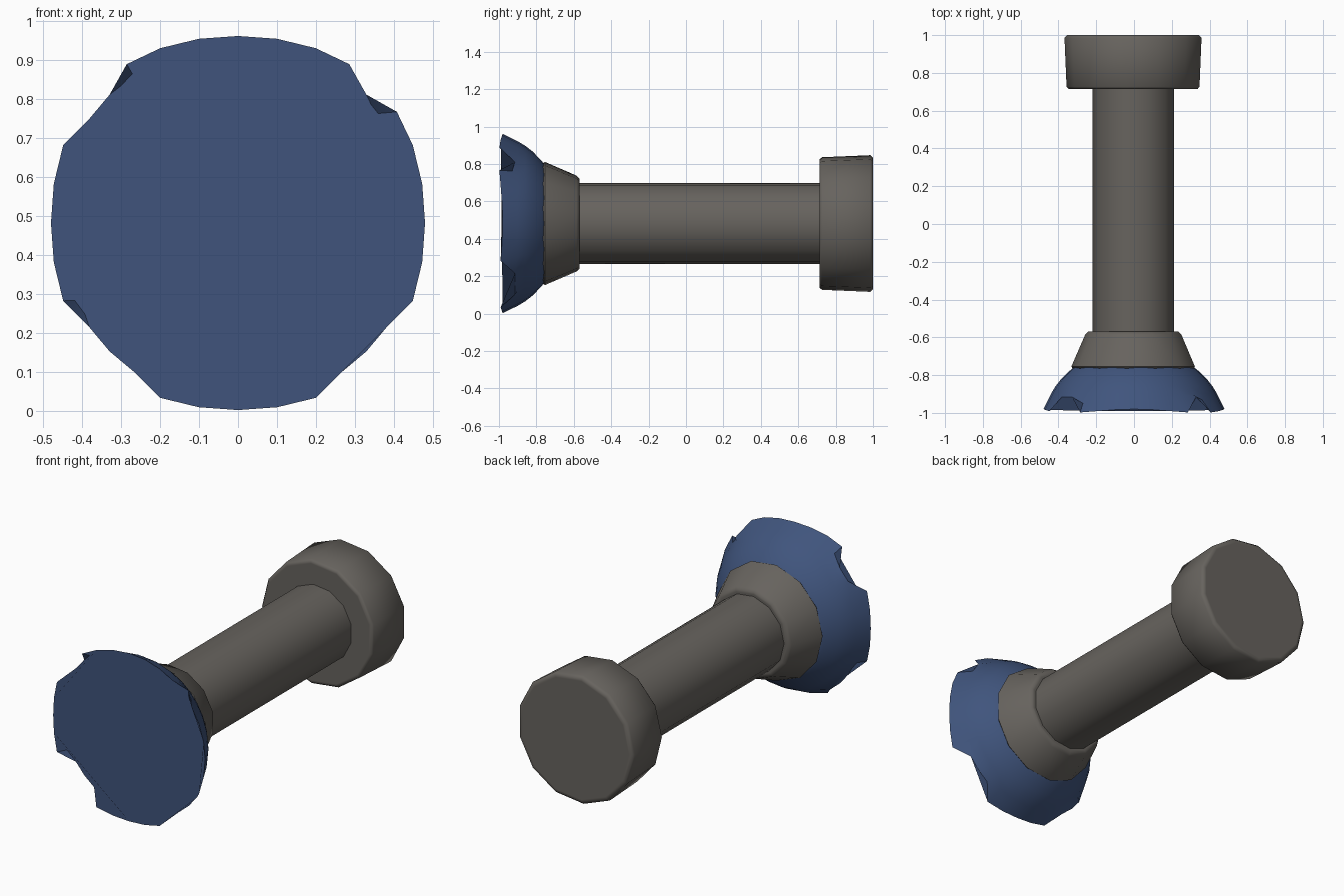
import bpy, bmesh
from math import sin, cos, radians, pi

AXIS_Z = 0.4815   # height of the long axis, which runs along y
SIDES = 13

cube = bpy.data.objects.get("Cube")
if cube:
    bpy.data.objects.remove(cube, do_unlink=True)


def material(name, rgb):
    mat = bpy.data.materials.new(name)
    mat.use_nodes = True
    mat.diffuse_color = (*rgb, 1)
    bsdf = next(n for n in mat.node_tree.nodes if n.type == 'BSDF_PRINCIPLED')
    bsdf.inputs["Base Color"].default_value = (*rgb, 1)
    return mat


def loft(name, rings, mat):
    """Skin rings of (angle, radius, y) points and close both ends."""
    bm = bmesh.new()
    loops = [[bm.verts.new((r * cos(a), y, AXIS_Z + r * sin(a))) for a, r, y in ring]
             for ring in rings]
    for low, high in zip(loops, loops[1:]):
        for i in range(len(low)):
            j = (i + 1) % len(low)
            bm.faces.new((low[i], low[j], high[j], high[i]))
    bm.faces.new(loops[0])
    bm.faces.new(loops[-1])
    bmesh.ops.recalc_face_normals(bm, faces=bm.faces)
    mesh = bpy.data.meshes.new(name)
    bm.to_mesh(mesh)
    bm.free()
    obj = bpy.data.objects.new(name, mesh)
    bpy.context.collection.objects.link(obj)
    mesh.materials.append(mat)
    bpy.ops.object.select_all(action='DESELECT')
    obj.select_set(True)
    bpy.context.view_layer.objects.active = obj
    bpy.ops.object.shade_smooth_by_angle(angle=radians(55))
    return obj


def turned(name, profile, mat):
    """Thirteen-sided turned part from a (y, radius) profile."""
    angles = [pi + 2 * pi * i / SIDES for i in range(SIDES)]
    return loft(name, [[(a, r, y) for a in angles] for y, r in profile], mat)


grey = material("warm_grey", (0.135, 0.125, 0.112))
blue = material("dark_blue", (0.051, 0.090, 0.205))

# Shaft, flared collar and end knob
turned("shaft", [(-0.72, 0.219), (0.80, 0.219)], grey)
turned("collar", [(-0.77, 0.30), (-0.77, 0.32), (-0.755, 0.332),
                  (-0.585, 0.258), (-0.57, 0.243), (-0.57, 0.23)], grey)
turned("end_knob", [(0.715, 0.335), (0.715, 0.347), (0.727, 0.357),
                    (0.985, 0.368), (1.0, 0.355), (1.0, 0.34)], grey)

# Domed cup with broken rim
quarter = [0, 12, 24, 35, 45, 55, 66, 78]
angles = [radians(90 * q + a) for q in range(4) for a in quarter]
notches = {4, 12, 13, 19, 20, 21, 27, 28, 29}
rim = []
for i, a in enumerate(angles):
    if i in notches:
        rim.append((a, 0.465, -0.915))
    else:
        bulge = sin(2 * a) ** 2   # rim swells slightly towards the diagonals
        rim.append((a, 0.479 + 0.02 * bulge, -0.98 - 0.02 * bulge))
dome = [(-0.90, 0.44), (-0.86, 0.416), (-0.82, 0.385), (-0.77, 0.333), (-0.74, 0.29)]
loft("domed_cup", [rim] + [[(a, r, y) for a in angles] for y, r in dome], blue)
